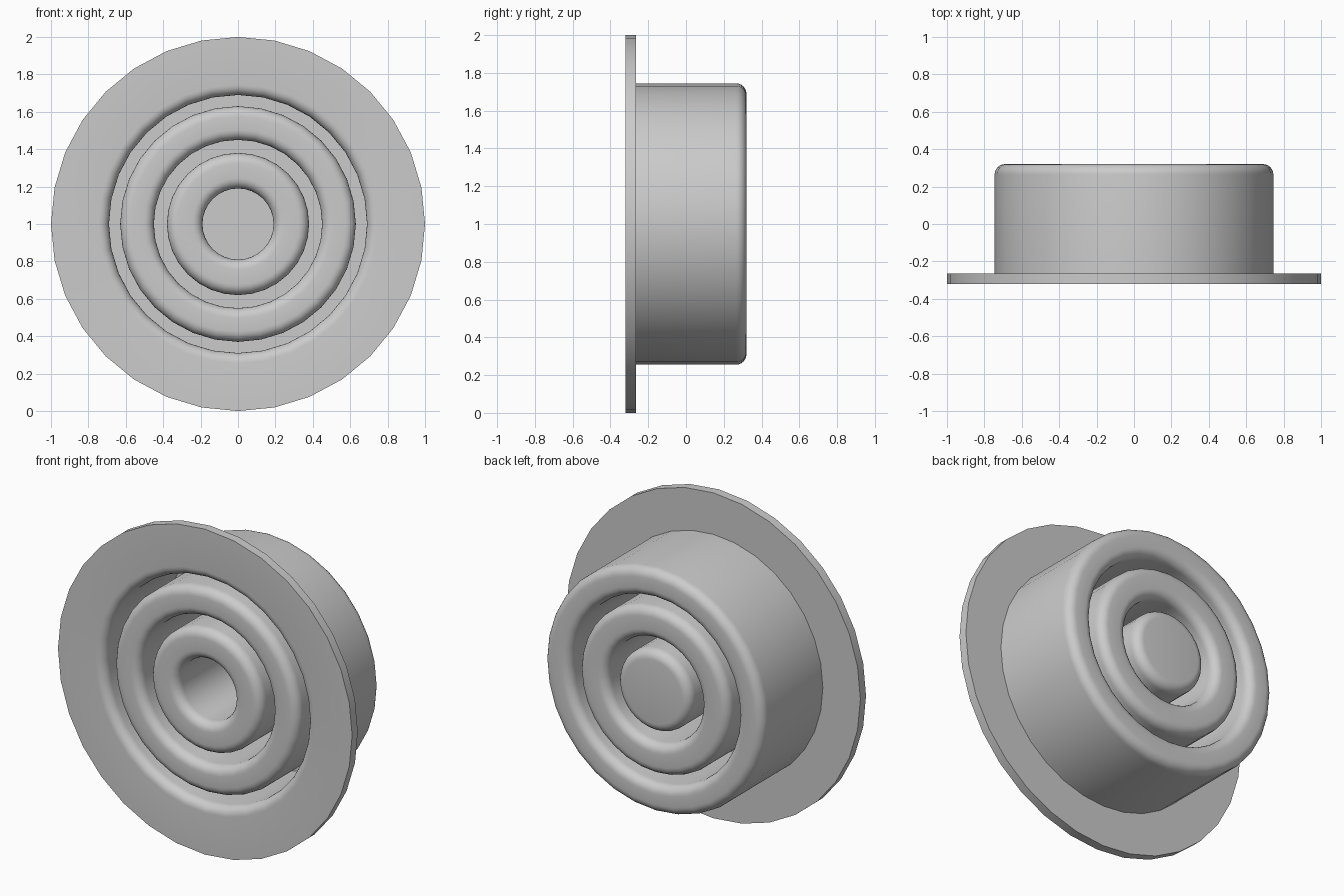
import bpy, bmesh, math
from mathutils import Vector

if "Cube" in bpy.data.objects:
    bpy.data.objects.remove(bpy.data.objects["Cube"])

SIDES = 32
FRONT, BACK, WALL = -0.32, 0.32, 0.055
AXIS_Z = 1.0
# Radii of the pleat walls, from the centre outwards
INNER_FACES = [0.19, 0.38, 0.45, 0.63, 0.69]
OUTER_FACES = [0.745, 0.57, 0.51, 0.32, 0.25]


def pleats(radii, near, far):
    """Square wave of (radius, depth) corners that switches side at each radius."""
    corners = []
    for i, r in enumerate(radii):
        a, b = (near, far) if i % 2 == 0 else (far, near)
        corners += [(r, a), (r, b)]
    return corners


def round_corner(prev, corner, nxt, radius, steps=6):
    p, c, n = Vector(prev), Vector(corner), Vector(nxt)
    u, v = (p - c).normalized(), (n - c).normalized()
    centre = c + (u + v) * radius
    arc = []
    for i in range(steps + 1):
        t = math.pi / 2 * i / steps
        arc.append(centre - v * radius * math.cos(t) - u * radius * math.sin(t))
    return arc


# Closed cross-section: front skin, flange rim, back skin
corners = [(0, BACK - WALL)]
corners += pleats(INNER_FACES, BACK - WALL, FRONT)
corners += [(1, FRONT), (1, FRONT + WALL)]
corners += pleats(OUTER_FACES, FRONT + WALL, BACK)
corners += [(0, BACK)]

section = []
for i, (r, y) in enumerate(corners):
    if abs(y) > 0.3 and 0 < r < 1:
        section += round_corner(corners[i - 1], (r, y), corners[i + 1], WALL)
    else:
        section.append(Vector((r, y)))

# Revolve the section about the front-to-back axis
bm = bmesh.new()
verts = [bm.verts.new((0, p.y, p.x)) for p in section]
edges = [bm.edges.new(pair) for pair in zip(verts, verts[1:])]
bmesh.ops.spin(bm, geom=verts + edges, cent=(0, 0, 0), axis=(0, 1, 0),
               angle=math.tau, steps=SIDES, use_duplicate=False)
bmesh.ops.remove_doubles(bm, verts=bm.verts[:], dist=0.0005)
bmesh.ops.recalc_face_normals(bm, faces=bm.faces[:])

mesh = bpy.data.meshes.new("pleated_diaphragm")
bm.to_mesh(mesh)
bm.free()
diaphragm = bpy.data.objects.new("pleated_diaphragm", mesh)
diaphragm.location.z = AXIS_Z
bpy.context.collection.objects.link(diaphragm)

# Plain grey
grey = bpy.data.materials.new("light_grey")
grey.use_nodes = True
colour = (0.6, 0.6, 0.6, 1)
grey.diffuse_color = colour
grey.node_tree.nodes["Principled BSDF"].inputs["Base Color"].default_value = colour
mesh.materials.append(grey)

bpy.ops.object.select_all(action='DESELECT')
diaphragm.select_set(True)
bpy.context.view_layer.objects.active = diaphragm
bpy.ops.object.shade_smooth_by_angle(angle=math.radians(35))
